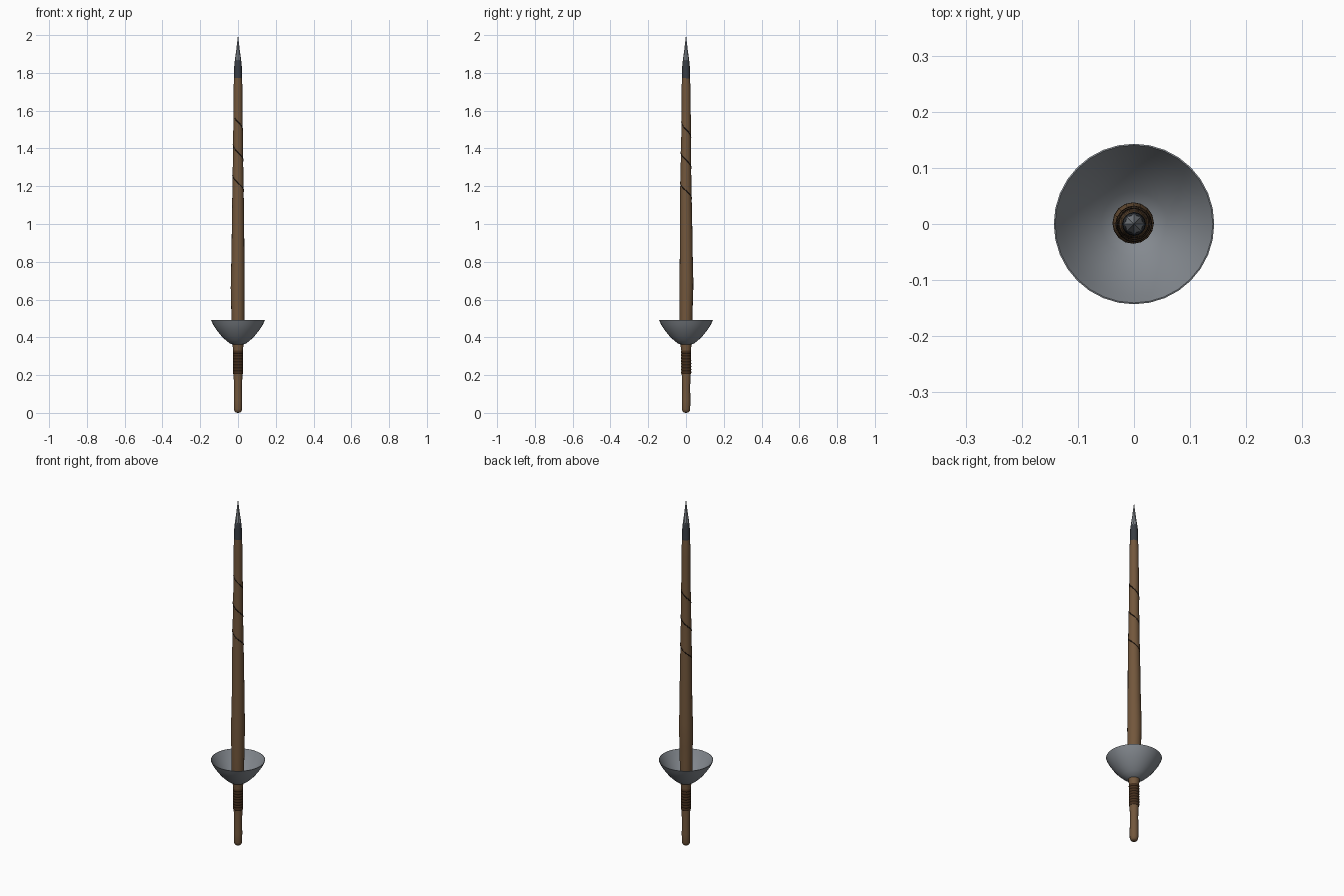
import bpy, bmesh, math
from mathutils import Vector

if "Cube" in bpy.data.objects:
    bpy.data.objects.remove(bpy.data.objects["Cube"])


def material(name, rgb):
    m = bpy.data.materials.new(name)
    m.diffuse_color = (*rgb, 1)
    m.use_nodes = True
    m.node_tree.nodes["Principled BSDF"].inputs["Base Color"].default_value = m.diffuse_color
    return m


WOOD = material("brown wood", (0.17, 0.095, 0.045))
LEATHER = material("dark leather", (0.06, 0.028, 0.012))
CRACK = material("dark cord", (0.022, 0.013, 0.008))
STEEL = material("grey steel", (0.23, 0.25, 0.275))
IRON = material("dark iron", (0.04, 0.046, 0.056))


def lathe(name, profile, sides, mat, wobble=None, smooth=40, closed=False):
    """Spin (radius, z) points round the z axis; wobble(z) shifts the ring centre."""
    bm = bmesh.new()
    rings = []
    for r, z in profile:
        dx, dy = wobble(z) if wobble else (0, 0)
        if r == 0:
            rings.append([bm.verts.new((dx, dy, z))])
        else:
            rings.append([bm.verts.new((dx + r * math.cos(2 * math.pi * i / sides),
                                        dy + r * math.sin(2 * math.pi * i / sides), z))
                          for i in range(sides)])
    pairs = list(zip(rings, rings[1:]))
    if closed:
        pairs.append((rings[-1], rings[0]))
    for a, b in pairs:
        for i in range(sides):
            j = (i + 1) % sides
            if len(a) == 1:
                bm.faces.new((a[0], b[j], b[i]))
            elif len(b) == 1:
                bm.faces.new((a[i], a[j], b[0]))
            else:
                bm.faces.new((a[i], a[j], b[j], b[i]))
    bmesh.ops.recalc_face_normals(bm, faces=bm.faces)
    me = bpy.data.meshes.new(name)
    bm.to_mesh(me)
    bm.free()
    me.materials.append(mat)
    ob = bpy.data.objects.new(name, me)
    bpy.context.collection.objects.link(ob)
    if smooth:
        bpy.ops.object.select_all(action='DESELECT')
        ob.select_set(True)
        bpy.context.view_layer.objects.active = ob
        bpy.ops.object.shade_smooth_by_angle(angle=math.radians(smooth))
    return ob


def sway(z):
    # hand-carved unevenness, strongest on the thick part of the shaft
    k = math.exp(-((z - 0.66) / 0.14) ** 2)
    return -0.0015 * k, 0.002 * k + 0.001 * math.sin(9 * z)


SHAFT = [(0, 0.0), (0.013, 0.002), (0.019, 0.008), (0.022, 0.02), (0.0225, 0.07),
         (0.021, 0.14), (0.0235, 0.20), (0.0245, 0.28), (0.025, 0.33), (0.030, 0.365),
         (0.033, 0.42), (0.034, 0.50), (0.0355, 0.58), (0.037, 0.66), (0.0365, 0.72),
         (0.034, 0.84), (0.0325, 1.0), (0.0295, 1.2), (0.0265, 1.38), (0.0245, 1.55),
         (0.0235, 1.66), (0.0235, 1.72), (0.021, 1.775), (0, 1.785)]


def shaft_radius(z):
    for (r0, z0), (r1, z1) in zip(SHAFT, SHAFT[1:]):
        if z0 <= z <= z1:
            return r0 + (r1 - r0) * (z - z0) / (z1 - z0)
    return 0.02


# wooden shaft
lathe("shaft", SHAFT, 16, WOOD, sway)

# leather grip wrap with rounded turns
turns = 8
grip = [(0.023, 0.205)]
for i in range(turns):
    z = 0.207 + i * 0.0155
    grip += [(0.0252, z), (0.0272, z + 0.005), (0.0272, z + 0.0105)]
grip.append((0.024, 0.332))
lathe("grip_wrap", grip, 16, LEATHER, sway)

# hollow bowl-shaped hand guard
outer = [(0.026, 0.362), (0.040, 0.366), (0.062, 0.382), (0.088, 0.407),
         (0.112, 0.437), (0.131, 0.466), (0.143, 0.492)]
inner = [(r - 0.004, z + 0.003) for r, z in outer[-2::-1]]
lathe("hand_guard", outer + [(0.1405, 0.493)] + inner, 32, STEEL, closed=True)


# spiral cord let into the upper shaft
def cord(name, z0, z1, start, pitch):
    cu = bpy.data.curves.new(name, 'CURVE')
    cu.dimensions = '3D'
    cu.bevel_depth = 0.003
    cu.bevel_resolution = 1
    n = int((z0 - z1) / pitch * 24)
    sp = cu.splines.new('POLY')
    sp.points.add(n)
    for i, p in enumerate(sp.points):
        z = z0 - (z0 - z1) * i / n
        a = start + 2 * math.pi * i / 24
        dx, dy = sway(z)
        r = shaft_radius(z) - 0.001
        p.co = (dx + r * math.cos(a), dy + r * math.sin(a), z, 1)
    cu.materials.append(CRACK)
    ob = bpy.data.objects.new(name, cu)
    bpy.context.collection.objects.link(ob)


cord("spiral_cord", 1.56, 1.09, math.radians(-135), 0.16)

# dark iron socket and four-sided steel point
lathe("tip_socket", [(0.0, 1.765), (0.0205, 1.765), (0.0215, 1.775), (0.0205, 1.785),
                     (0.0205, 1.82), (0.0195, 1.845), (0.016, 1.868), (0, 1.872)],
      16, IRON)
lathe("spear_point", [(0, 1.83), (0.0195, 1.835), (0.0165, 1.87), (0.0095, 1.92), (0, 2.0)],
      8, STEEL, smooth=0)
